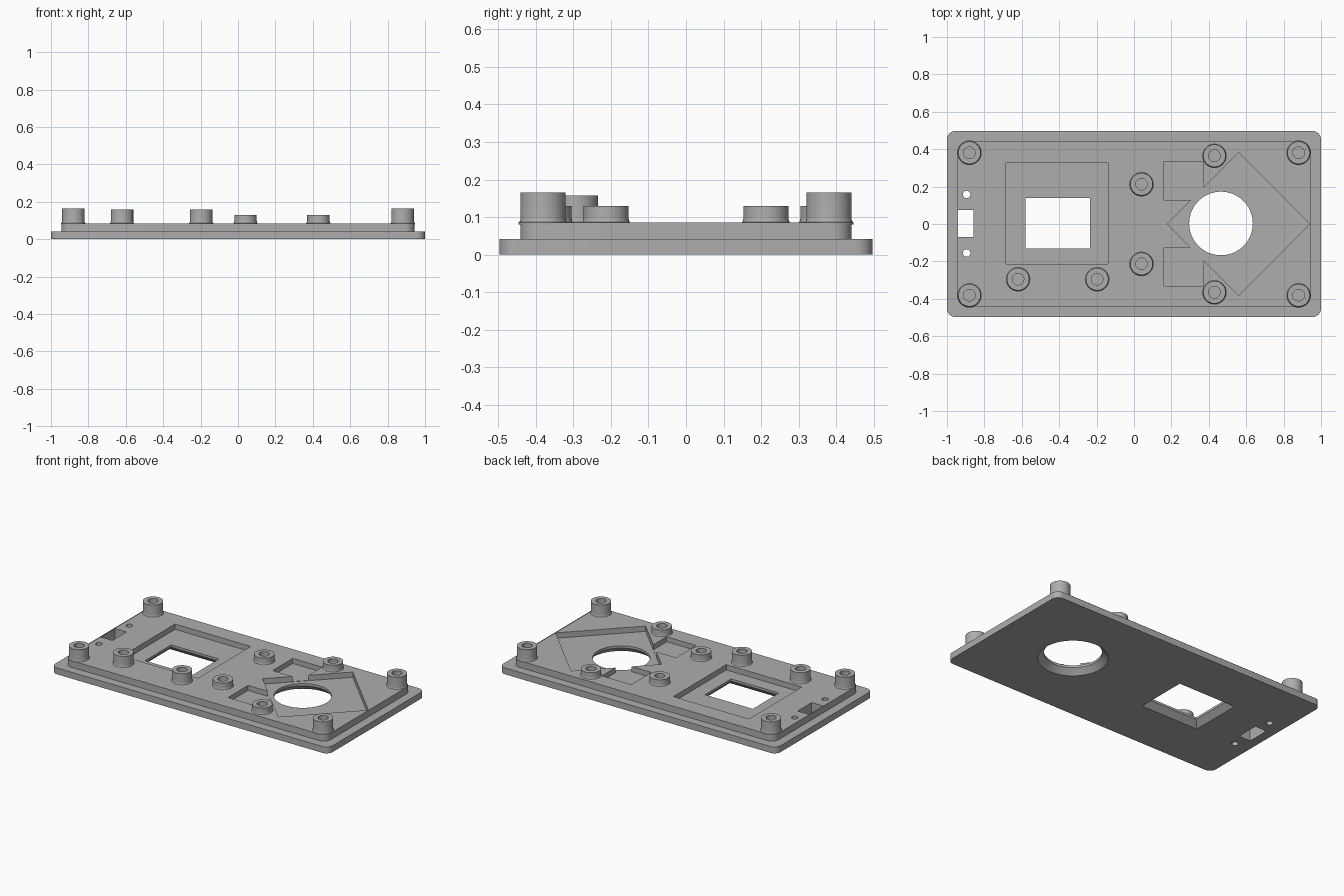
import bpy, bmesh
from math import sin, cos, pi

cube = bpy.data.objects.get("Cube")
if cube:
    bpy.data.objects.remove(cube, do_unlink=True)

grey = bpy.data.materials.new("plain grey")
grey.use_nodes = True
colour = (0.42, 0.42, 0.42, 1)
grey.diffuse_color = colour
grey.node_tree.nodes["Principled BSDF"].inputs["Base Color"].default_value = colour


def make_object(name, bm):
    bmesh.ops.recalc_face_normals(bm, faces=bm.faces)
    mesh = bpy.data.meshes.new(name)
    bm.to_mesh(mesh)
    bm.free()
    mesh.materials.append(grey)
    ob = bpy.data.objects.new(name, mesh)
    bpy.context.collection.objects.link(ob)
    return ob


def loft(name, sections):
    """Solid through outlines of equal point count, given as (outline, z)."""
    bm = bmesh.new()
    rings = [[bm.verts.new((x, y, z)) for x, y in outline] for outline, z in sections]
    n = len(rings[0])
    for low, high in zip(rings, rings[1:]):
        for i in range(n):
            j = (i + 1) % n
            bm.faces.new((low[i], low[j], high[j], high[i]))
    bm.faces.new(rings[0])
    bm.faces.new(rings[-1])
    return make_object(name, bm)


def circle(x, y, r, n=64):
    return [(x + r * cos(2 * pi * i / n), y + r * sin(2 * pi * i / n)) for i in range(n)]


def rect(x0, x1, y0, y1, grow=0):
    x0, x1, y0, y1 = x0 - grow, x1 + grow, y0 - grow, y1 + grow
    return [(x0, y0), (x1, y0), (x1, y1), (x0, y1)]


def rounded(hx, hy, r, steps=8):
    points = []
    for k, (sx, sy) in enumerate([(1, 1), (-1, 1), (-1, -1), (1, -1)]):
        for i in range(steps + 1):
            a = (k + i / steps) * pi / 2
            points.append((sx * (hx - r) + r * cos(a), sy * (hy - r) + r * sin(a)))
    return points


def combine(ob, other, operation):
    mod = ob.modifiers.new(operation, 'BOOLEAN')
    mod.operation = operation
    mod.solver = 'EXACT'
    mod.object = other
    bpy.context.view_layer.objects.active = ob
    bpy.ops.object.modifier_apply(modifier=mod.name)
    bpy.data.objects.remove(other, do_unlink=True)


def smooth(ob):
    bpy.ops.object.select_all(action='DESELECT')
    ob.select_set(True)
    bpy.context.view_layer.objects.active = ob
    bpy.ops.object.shade_smooth_by_angle(angle=0.5)


# Stepped panel: wide flange with a raised inner plate
TOP, FLOOR, LIP, ABOVE = 0.085, 0.05, 0.035, 0.2
panel = loft("panel", [(rounded(1, 0.497, 0.045), 0), (rounded(1, 0.497, 0.045), 0.042)])
raised = rounded(0.943, 0.441, 0.05)
combine(panel, loft("raised_plate", [(raised, 0.02), (raised, TOP)]), 'UNION')


def cut(outline, bottom=-0.1):
    combine(panel, loft("cutter", [(outline, bottom), (outline, ABOVE)]), 'DIFFERENCE')


# Square, diamond and small rectangular recesses
cut(rect(-0.685, -0.14, -0.215, 0.33), FLOOR)
cut([(0.177, 0), (0.56, -0.383), (0.94, 0), (0.56, 0.383)], FLOOR)
for low, high in [(0.128, 0.335), (-0.332, -0.125)]:
    cut(rect(0.16, 0.372, low, high), FLOOR + 0.002)

# Window and round opening, flared towards the underside
window = (-0.58, -0.235, -0.13, 0.14)
for straight, wide in [(rect(*window), rect(*window, 0.06)),
                       (circle(0.465, 0.003, 0.17), circle(0.465, 0.003, 0.23))]:
    flare = loft("flare", [(wide, LIP - 0.06), (straight, LIP), (straight, ABOVE)])
    combine(panel, flare, 'DIFFERENCE')

# Small slot with a screw hole at either side
cut(rect(-0.94, -0.857, -0.07, 0.075))
for y in (-0.155, 0.158):
    cut(circle(-0.895, y, 0.02, 32))
smooth(panel)


# Hollow screw posts with a filleted foot
def post(name, x, y, top):
    foot = [(0.066 - 0.006 * sin(t), TOP + 0.014 * (1 - cos(t)))
            for t in (0, pi / 6, pi / 3, pi / 2)]
    profile = [(0.066, TOP - 0.005)] + foot + [(0.06, top), (0.031, top), (0.031, TOP + 0.002)]
    smooth(loft(name, [(circle(x, y, r, 48), z) for r, z in profile]))


for side, sx in (("right", -1), ("left", 1)):
    for end, sy in (("front", -1), ("back", 1)):
        post(f"corner_post_{end}_{side}", sx * 0.88, sy * 0.381, 0.165)
for end, sy in (("front", -1), ("back", 1)):
    post(f"inner_post_{end}", 0.04, sy * 0.213, 0.129)
    post(f"outer_post_{end}", 0.43, sy * 0.365, 0.129)
for side, x in (("right", -0.62), ("left", -0.197)):
    post(f"window_post_{side}", x, -0.295, 0.158)
